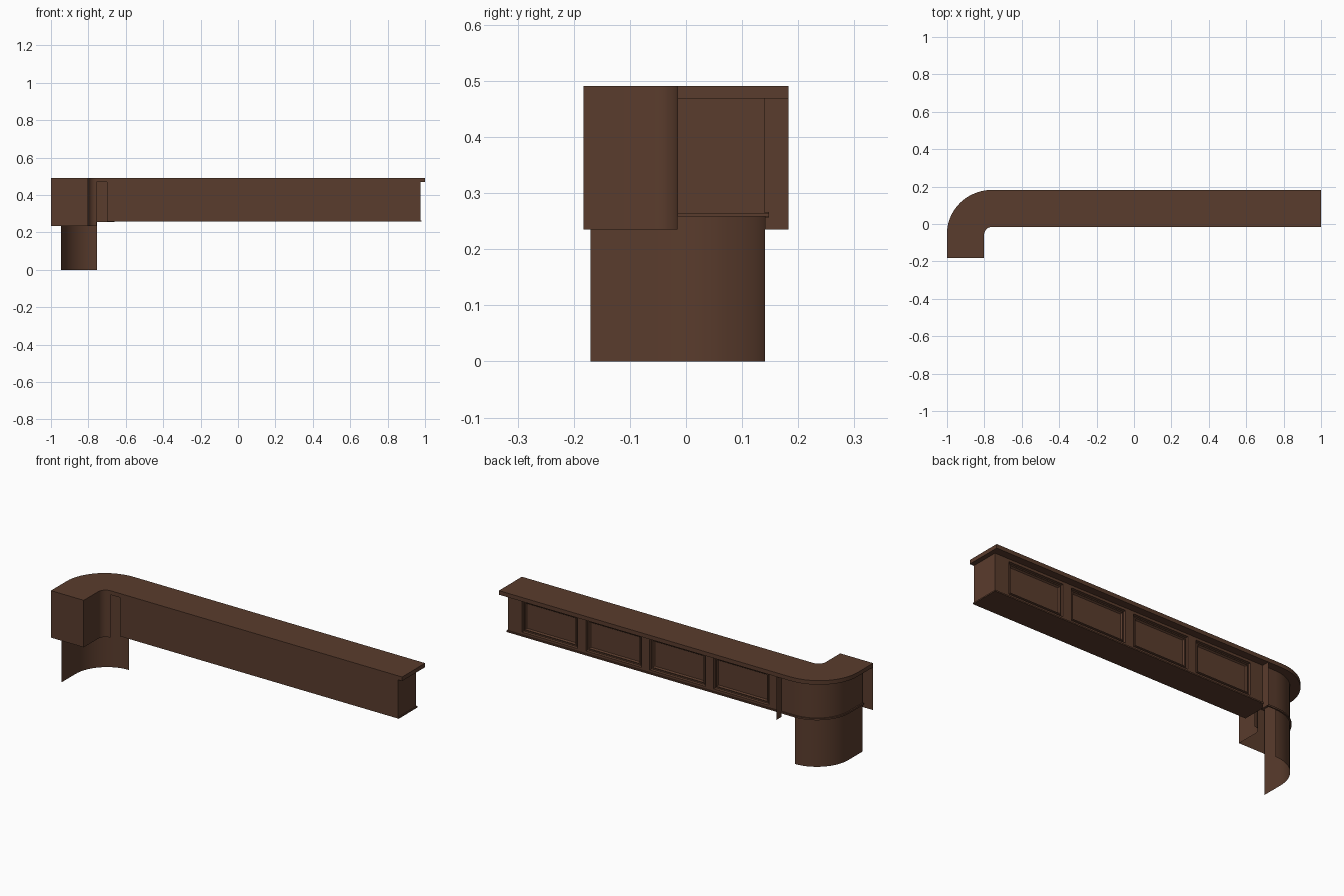
import bpy, bmesh, math

if "Cube" in bpy.data.objects:
    bpy.data.objects.remove(bpy.data.objects["Cube"])

wood = bpy.data.materials.new("dark_wood")
wood.diffuse_color = (0.102, 0.045, 0.026, 1)
wood.use_nodes = True
wood.node_tree.nodes["Principled BSDF"].inputs["Base Color"].default_value = wood.diffuse_color


def finish(name, bm, smooth=False):
    bmesh.ops.remove_doubles(bm, verts=bm.verts, dist=1e-5)
    bmesh.ops.recalc_face_normals(bm, faces=bm.faces)
    me = bpy.data.meshes.new(name)
    bm.to_mesh(me)
    bm.free()
    me.materials.append(wood)
    ob = bpy.data.objects.new(name, me)
    bpy.context.collection.objects.link(ob)
    if smooth:
        bpy.ops.object.select_all(action='DESELECT')
        bpy.context.view_layer.objects.active = ob
        ob.select_set(True)
        bpy.ops.object.shade_smooth_by_angle(angle=math.radians(35))
    return ob


def slab(name, outline, z0, z1, smooth=False):
    """Closed plan outline raised from z0 to z1."""
    bm = bmesh.new()
    face = bm.faces.new([bm.verts.new((x, y, z0)) for x, y in outline])
    ext = bmesh.ops.extrude_face_region(bm, geom=[face], use_keep_orig=True)
    for v in ext["geom"]:
        if isinstance(v, bmesh.types.BMVert):
            v.co.z = z1
    finish(name, bm, smooth)


def box(name, x0, x1, y0, y1, z0, z1):
    slab(name, [(x0, y0), (x1, y0), (x1, y1), (x0, y1)], z0, z1)


def wall(name, path, z0, z1):
    """Thin open sheet standing on a plan path."""
    bm = bmesh.new()
    rows = [(bm.verts.new((x, y, z0)), bm.verts.new((x, y, z1))) for x, y in path]
    for (a, b), (c, d) in zip(rows, rows[1:]):
        bm.faces.new((a, c, d, b))
    finish(name, bm, True)


def arc(cx, cy, rx, ry, a0, a1, n=14):
    return [(cx + rx * math.cos(math.radians(a0 + (a1 - a0) * i / n)),
             cy + ry * math.sin(math.radians(a0 + (a1 - a0) * i / n)))
            for i in range(n + 1)]


FRONT, BACK, EDGE = -0.015, 0.141, 0.183
CX, CY = -0.755, -0.05

# Corner counter top with rounded outside and small inside fillet
outer = [(-1, -EDGE)] + arc(CX, CY, 0.245, EDGE - CY, 180, 90) + [(-0.675, EDGE)]
inner = [(-0.802, -EDGE)] + arc(-0.757, -0.06, 0.045, 0.045, 180, 90, 8)
slab("corner_top", outer + [(-0.675, FRONT)] + inner[::-1], 0.469, 0.491, True)

# Corner sheets: inside wall, end panel and small joint bracket
wall("corner_inside_wall", inner, 0.235, 0.491)
wall("corner_end_panel", [(-1, -EDGE), (-0.802, -EDGE)], 0.235, 0.491)
wall("joint_bracket", [(-0.675, BACK), (-0.675, EDGE)], 0.235, 0.491)

# Curved customer-side walls, upper and lower
r = BACK - CY
curve = [(CX - r, -0.17)] + arc(CX, CY, r, r, 180, 90)
wall("corner_lower_wall", curve, 0, 0.26)
wall("corner_upper_wall", curve + [(-0.70, BACK)], 0.26, 0.47)

# Moulding around the curve
rm = r + 0.007
rim = [(CX - rm, -0.17)] + arc(CX, CY, rm, rm, 180, 90) + [(-0.66, BACK + 0.007)]
slab("corner_moulding", rim + [(-0.66, BACK)] + curve[::-1], 0.257, 0.266, True)

# Straight counter top and bottom moulding board
box("long_top", -0.675, 1, FRONT, EDGE, 0.469, 0.491)
box("long_moulding", -0.70, 0.98, FRONT, BACK + 0.007, 0.258, 0.265)

# Long counter body: back face split into a grid, four bays inset as panels
X0, X1, Z0, Z1 = -0.70, 0.975, 0.26, 0.47
xs = [X0]
for i in range(4):
    xs += [-0.60 + 0.385 * i, -0.265 + 0.385 * i]
xs.append(X1)
zs = [Z0, 0.278, 0.455, Z1]
bm = bmesh.new()
bays = []
grid = [[bm.verts.new((x, BACK, z)) for z in zs] for x in xs]
for i in range(len(xs) - 1):
    for k in range(3):
        f = bm.faces.new((grid[i][k], grid[i][k + 1],
                          grid[i + 1][k + 1], grid[i + 1][k]))
        if i % 2 and k == 1:
            bays.append(f)
bm.normal_update()
for thick, depth in ((0.002, -0.014), (0.008, 0), (0.006, 0.008),
                     (0.006, 0), (0.008, -0.008)):
    bmesh.ops.inset_individual(bm, faces=bays, thickness=thick, depth=depth)
left, right = grid[0], grid[-1]
fl = [bm.verts.new((X0, FRONT, z)) for z in (Z0, Z1)]
fr = [bm.verts.new((X1, FRONT, z)) for z in (Z0, Z1)]
bm.faces.new((fl[0], fr[0], fr[1], fl[1]))
bm.faces.new([fl[0], fl[1]] + left[::-1])
bm.faces.new([fr[1], fr[0]] + right)
bm.faces.new([fr[0], fl[0]] + [c[0] for c in grid])
bm.faces.new([fl[1], fr[1]] + [c[-1] for c in grid][::-1])
finish("long_counter_body", bm)
